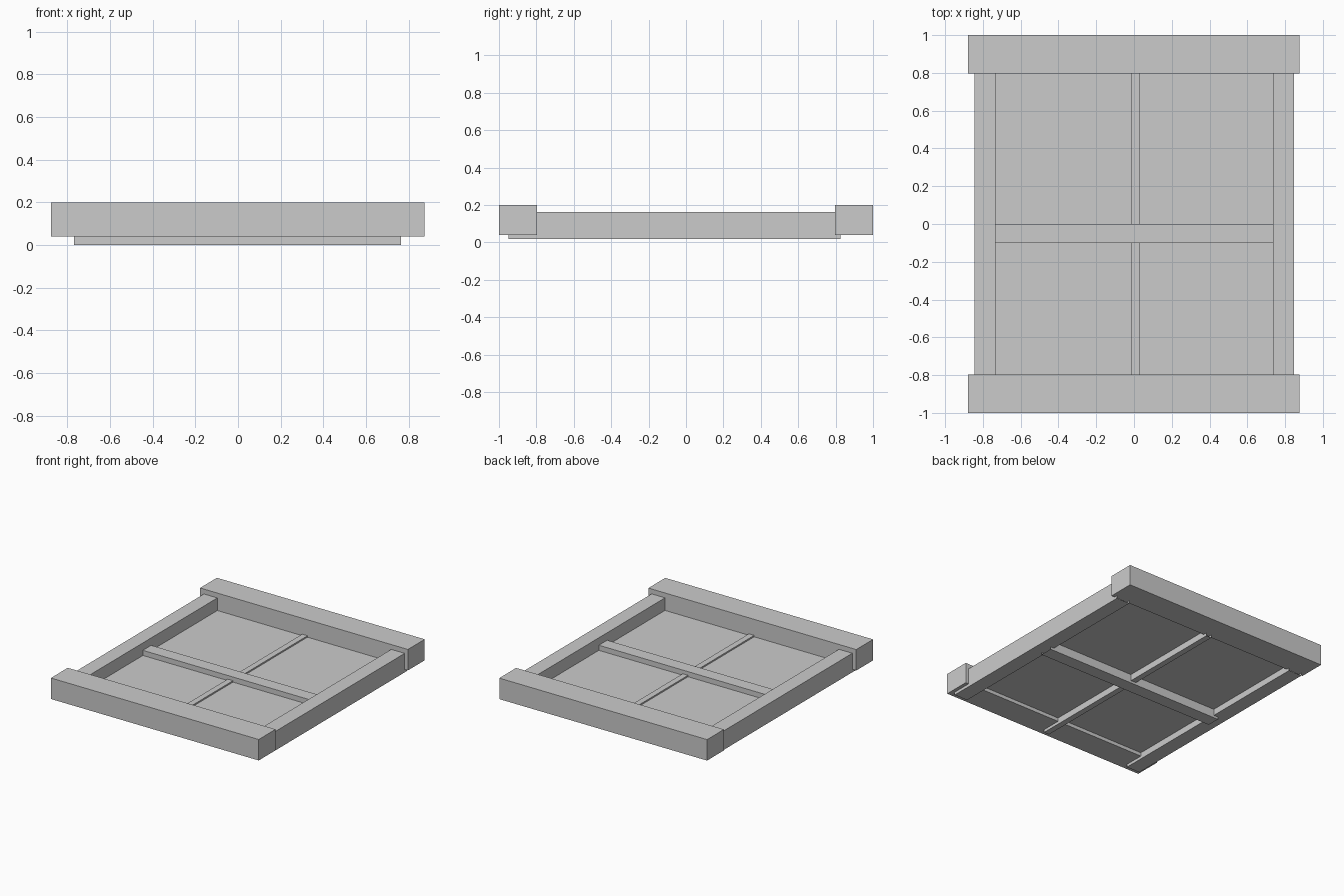
import bpy, bmesh

if "Cube" in bpy.data.objects:
    bpy.data.objects.remove(bpy.data.objects["Cube"])

def bar(name, x, y, z, open_axis=None):
    """Box from ranges; open_axis removes the hidden end caps along that axis."""
    bm = bmesh.new()
    bmesh.ops.create_cube(bm, size=1)
    for v in bm.verts:
        for i, (lo, hi) in enumerate((x, y, z)):
            v.co[i] = hi if v.co[i] > 0 else lo
    bm.normal_update()
    if open_axis is not None:
        caps = [f for f in bm.faces if abs(f.normal[open_axis]) > 0.9]
        bmesh.ops.delete(bm, geom=caps, context='FACES_ONLY')
    me = bpy.data.meshes.new(name)
    bm.to_mesh(me)
    bm.free()
    ob = bpy.data.objects.new(name, me)
    bpy.context.collection.objects.link(ob)
    return ob

# Heavy beams at both ends
bar("front_beam", (-0.878, 0.875), (-1.0, -0.797), (0.04, 0.2))
bar("back_beam", (-0.878, 0.875), (0.797, 1.0), (0.04, 0.2))

# Side rails, running into the end beams with open ends
RAIL_Y = (-0.95, 0.825)
bar("left_rail", (-0.845, -0.732), RAIL_Y, (0.018, 0.163), 1)
bar("right_rail", (0.735, 0.848), RAIL_Y, (0.018, 0.163), 1)

# Dividers between the four panes
bar("cross_bar", (-0.77, 0.765), (-0.1, 0.0), (0.0, 0.106), 0)
bar("centre_muntin", (-0.017, 0.028), RAIL_Y, (0.018, 0.078), 1)

# Thin pane sheet
bpy.ops.mesh.primitive_plane_add(size=1, location=(0, 0, 0.067))
pane = bpy.context.object
pane.name = "pane"
pane.scale = (1.5, 1.64, 1)
